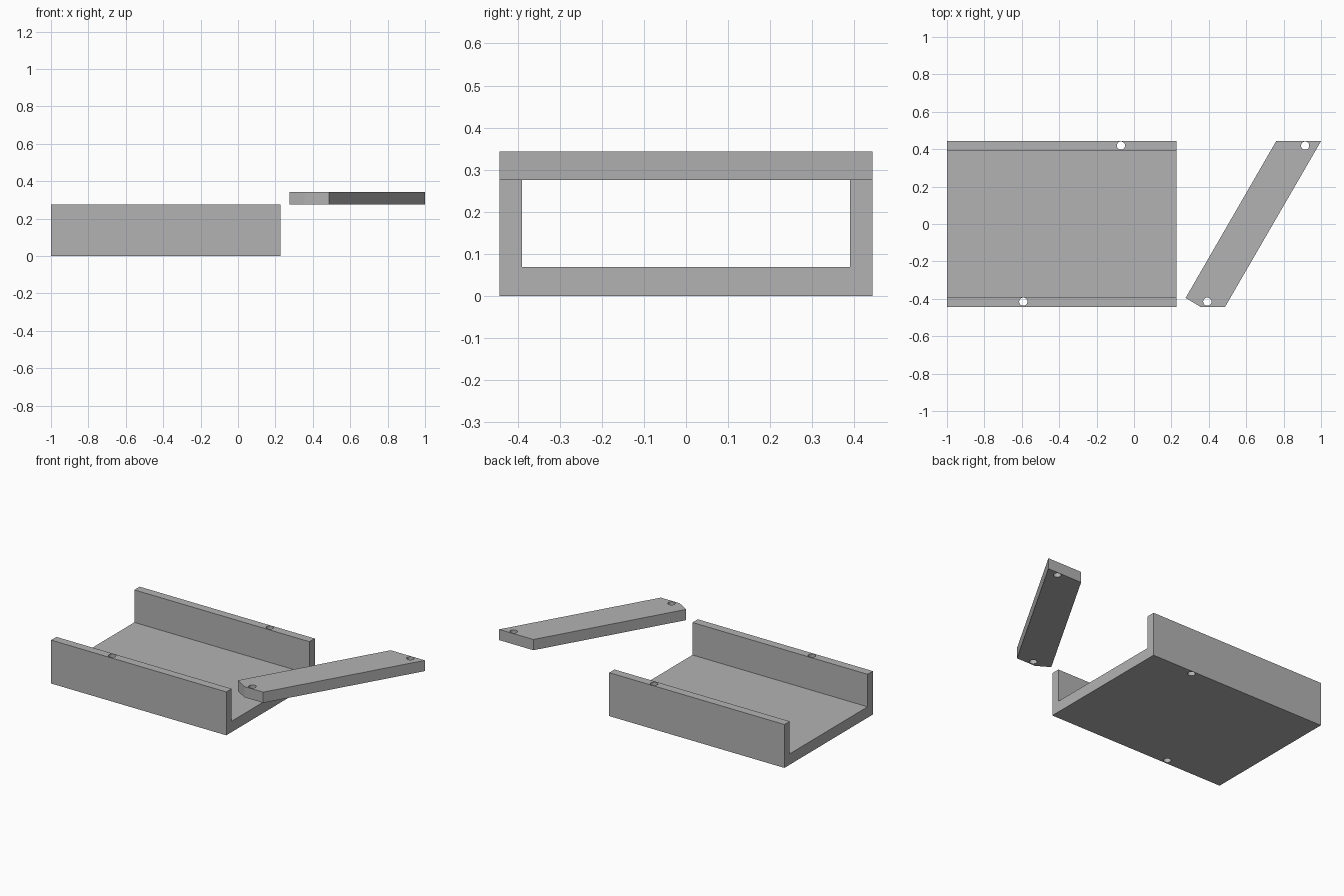
import bpy
import bmesh
from mathutils import Matrix, Vector

cube = bpy.data.objects.get("Cube")
if cube:
    bpy.data.objects.remove(cube)

GREY = (0.45, 0.45, 0.45, 1)
grey = bpy.data.materials.new("plain grey")
grey.use_nodes = True
grey.diffuse_color = GREY
grey.node_tree.nodes["Principled BSDF"].inputs["Base Color"].default_value = GREY

HALF_Y, WALL_TOP, HOLE_R = 0.443, 0.275, 0.022


def add_object(name, bm):
    bmesh.ops.recalc_face_normals(bm, faces=bm.faces)
    mesh = bpy.data.meshes.new(name)
    bm.to_mesh(mesh)
    bm.free()
    mesh.materials.append(grey)
    obj = bpy.data.objects.new(name, mesh)
    bpy.context.scene.collection.objects.link(obj)
    return obj


def extrude_profile(name, points, direction):
    """Closed polygon pushed along a direction into a solid."""
    bm = bmesh.new()
    face = bm.faces.new([bm.verts.new(p) for p in points])
    pushed = bmesh.ops.extrude_face_region(bm, geom=[face], use_keep_orig=True)
    verts = [g for g in pushed["geom"] if isinstance(g, bmesh.types.BMVert)]
    bmesh.ops.translate(bm, verts=verts, vec=Vector(direction))
    return add_object(name, bm)


def drill(obj, centres):
    """Cut vertical through holes and discard the cutter."""
    bm = bmesh.new()
    for x, y in centres:
        bmesh.ops.create_cone(bm, cap_ends=True, segments=32, radius1=HOLE_R,
                              radius2=HOLE_R, depth=2,
                              matrix=Matrix.Translation((x, y, 0)))
    cutter = add_object("hole_cutter", bm)
    cutter.hide_render = True
    mod = obj.modifiers.new("holes", "BOOLEAN")
    mod.operation, mod.solver, mod.object = "DIFFERENCE", "EXACT", cutter
    bpy.context.view_layer.objects.active = obj
    bpy.ops.object.modifier_apply(modifier=mod.name)
    bpy.data.objects.remove(cutter)
    # Smooth the hole walls, keep every real edge sharp
    bpy.ops.object.select_all(action="DESELECT")
    obj.select_set(True)
    bpy.ops.object.shade_smooth_by_angle()


# U-shaped tray: half section mirrored across y
half = [(HALF_Y, 0), (HALF_Y, WALL_TOP), (0.39, WALL_TOP), (0.39, 0.069)]
section = half + [(-y, z) for y, z in reversed(half)]
tray = extrude_profile("channel_tray", [(-1, y, z) for y, z in section], (1.228, 0, 0))
drill(tray, [(-0.07, 0.419), (-0.592, -0.415)])

# Slanted flat bar with one clipped corner
outline = [(0.276, -0.395), (0.355, -HALF_Y), (0.487, -HALF_Y),
           (1, HALF_Y), (0.76, HALF_Y)]
bar = extrude_profile("slanted_bar", [(x, y, WALL_TOP) for x, y in outline], (0, 0, 0.068))
drill(bar, [(0.915, 0.419), (0.392, -0.415)])
